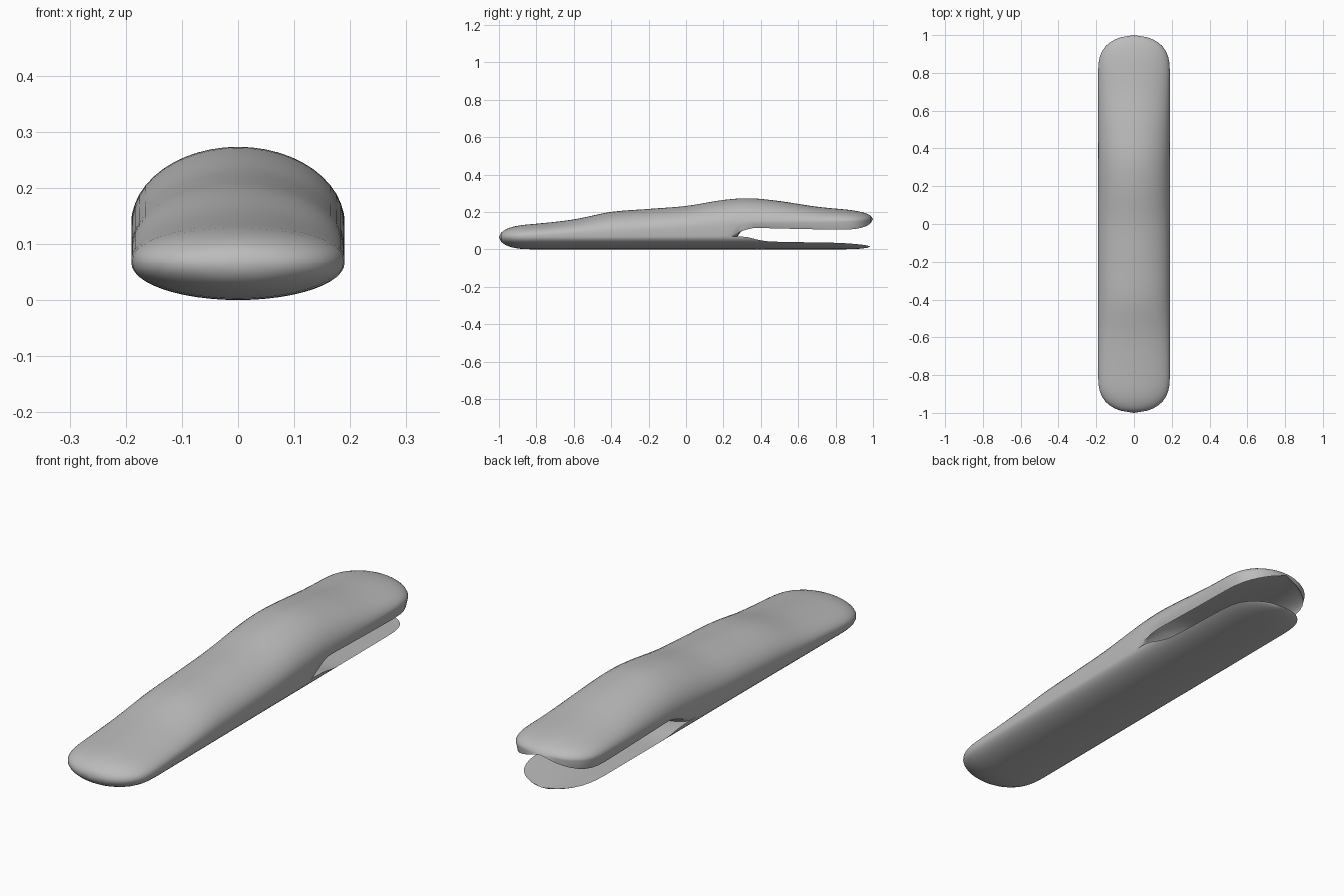
import bpy, math

if "Cube" in bpy.data.objects:
    bpy.data.objects.remove(bpy.data.objects["Cube"])

grey = bpy.data.materials.new("plain grey")
grey.diffuse_color = (0.5, 0.5, 0.5, 1)
grey.use_nodes = True
grey.node_tree.nodes["Principled BSDF"].inputs["Base Color"].default_value = grey.diffuse_color


def interp(table, y):
    """Smooth interpolation through (y, value) pairs."""
    if y <= table[0][0]:
        return table[0][1]
    for i in range(len(table) - 1):
        (a, va), (b, vb) = table[i], table[i + 1]
        if y <= b:
            p = table[max(i - 1, 0)]
            q = table[min(i + 2, len(table) - 1)]
            ma = (vb - p[1]) / (b - p[0]) * (b - a)
            mb = (q[1] - va) / (q[0] - a) * (b - a)
            t = (y - a) / (b - a)
            return ((2*t**3 - 3*t**2 + 1) * va + (t**3 - 2*t**2 + t) * ma
                    + (-2*t**3 + 3*t**2) * vb + (t**3 - t**2) * mb)
    return table[-1][1]


TOP = [(-1, .128), (-.9, .131), (-.8, .137), (-.6, .16), (-.4, .2), (-.2, .216), (0, .232),
       (.2, .264), (.34, .273), (.5, .258), (.7, .228), (.85, .214), (1, .205)]
UPPER_MID = [(-1, .065), (-.6, .085), (0, .115), (.3, .135), (.6, .142), (1, .15)]
LOWER_MID = [(-1, .065), (0, .07), (1, .07)]
CEILING = [(.2, .17), (.4, .19), (.6, .178), (.85, .163), (1, .16)]
RIM = [(.2, .12), (.4, .114), (.7, .107), (1, .103)]
PLATE_RIM = [(0, .07), (.25, .07), (.33, .065), (.38, .052), (.45, .042), (.8, .035), (1, .026)]
HALF = .19
N = 24


def cap_scale(y, lo, hi):
    """Rounded shrink of the end sections."""
    d = 1.0
    for end, sgn in ((lo, 1), (hi, -1)):
        if end is None:
            continue
        u = (y - end) * sgn
        if u < .22:
            d = min(d, (1 - (1 - max(u, 0) / .22) ** 3.4) ** .55)
    return d


def body_section(y):
    top, zu, zl = interp(TOP, y), interp(UPPER_MID, y), interp(LOWER_MID, y)
    k = min(max((y - .2) / .18, 0), 1)
    k = k * k * (3 - 2 * k)
    ceil, rim = interp(CEILING, y), interp(RIM, y)
    pts = []
    for i in range(N + 1):  # domed top
        a = math.pi * i / N
        pts.append((HALF * math.cos(a), zu + (top - zu) * math.sin(a)))
    for i in range(N + 1):  # belly, turning into a hollow arch under the upper lip
        a = math.pi * i / N
        x, s = -math.cos(a), math.sin(a)
        zc = zl - zl * s
        zh = rim + (ceil - rim) * s
        pts.append((HALF * x * (1 - .06 * k), zc * (1 - k) + zh * k))
    return pts


def plate_section(y):
    rim = interp(PLATE_RIM, y)
    zl = interp(LOWER_MID, y)
    a0 = math.asin(min(max((zl - rim) / zl, 0), 1))
    pts = []
    for i in range(N + 1):  # curved underside
        a = math.pi + a0 + (math.pi - 2 * a0) * i / N
        pts.append((HALF * math.cos(a), zl + zl * math.sin(a)))
    w = pts[-1][0]
    for i in range(1, N):  # slightly dished upper side
        t = 1 - 2 * i / N
        pts.append((w * t, rim - .35 * rim * (1 - t * t)))
    return pts


def loft(name, section, ys, lo, hi, zlo, zhi):
    verts, faces = [], []
    for y in ys:
        s = cap_scale(y, lo, hi)
        zc = zlo if y < 0 else zhi
        verts += [(x * s, y, zc + (z - zc) * s) for x, z in section(y)]
    n = len(verts) // len(ys)
    for r in range(len(ys) - 1):
        for i in range(n):
            j = (i + 1) % n
            faces.append((r*n + i, r*n + j, (r+1)*n + j, (r+1)*n + i))
    # pointed fans close both ends
    for r, y, z in ((0, lo if lo is not None else ys[0], zlo), (len(ys) - 1, hi, zhi)):
        verts.append((0, y, z))
        c = len(verts) - 1
        for i in range(n):
            j = (i + 1) % n
            faces.append((c, r*n + j, r*n + i) if r == 0 else (c, r*n + i, r*n + j))
    me = bpy.data.meshes.new(name)
    me.from_pydata(verts, [], faces)
    me.materials.append(grey)
    ob = bpy.data.objects.new(name, me)
    bpy.context.collection.objects.link(ob)
    bpy.context.view_layer.objects.active = ob
    ob.select_set(True)
    bpy.ops.object.mode_set(mode='EDIT')
    bpy.ops.mesh.select_all(action='SELECT')
    bpy.ops.mesh.remove_doubles(threshold=.00005)
    bpy.ops.mesh.normals_make_consistent(inside=False)
    bpy.ops.object.mode_set(mode='OBJECT')
    bpy.ops.object.shade_smooth_by_angle(angle=math.radians(40))
    ob.select_set(False)


ends = [.012, .025, .04, .06, .085, .115, .15, .19]
middle = [-.78 + 1.56 * i / 52 for i in range(53)]

# Main body with the raised upper lip
loft("body", body_section, [-1 + e for e in ends] + middle + [1 - e for e in reversed(ends)],
     -1, 1, .065, .163)

# Thin lower lip, its root buried in the body
loft("lower_lip", plate_section, [.1 + .66 * i / 26 for i in range(27)]
     + [.985 - e for e in reversed(ends)], None, .985, .02, .015)
